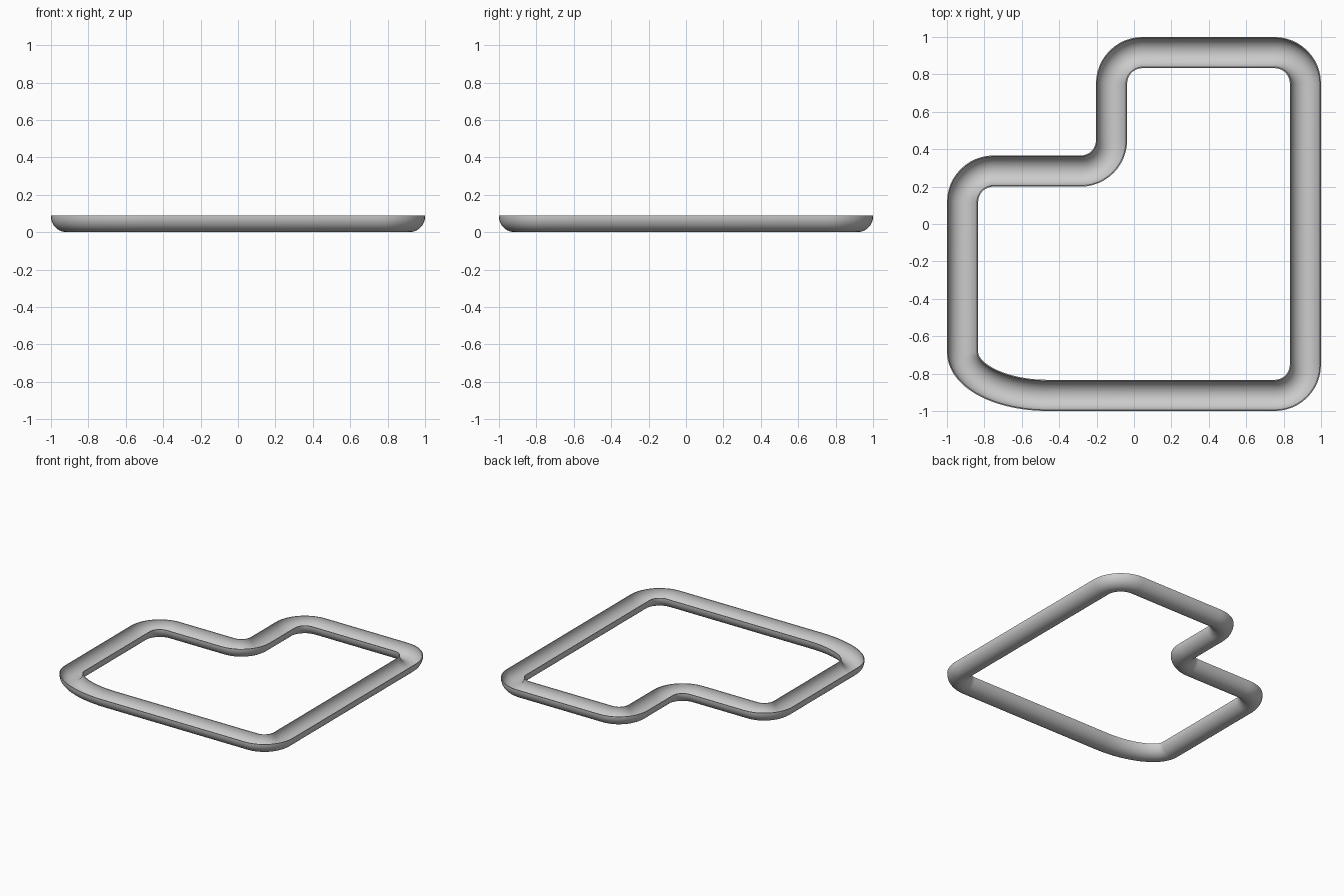
import bpy, bmesh
from math import sin, cos, pi
from mathutils import Vector

if "Cube" in bpy.data.objects:
    bpy.data.objects.remove(bpy.data.objects["Cube"])

R = 0.0835      # outer half width of the gutter
T = 0.006       # wall thickness
H = 0.088       # rim height
E = 1 - R       # centreline extent
C = 0.165       # usual corner radius
NX, NY = -0.12, 0.283   # notch centreline


# Elliptical corner: centre, semi-axes, start and end angle -> (point, unit normal)
def corner(cx, cy, a, b, t0, t1, n, side=1):
    out = []
    for i in range(n + 1):
        t = t0 + (t1 - t0) * i / n
        nor = Vector((cos(t) / a, sin(t) / b)).normalized() * side
        out.append((Vector((cx + a * cos(t), cy + b * sin(t))), nor))
    return out


# Centreline, counter-clockwise, with outward normals
q = pi / 2
path = corner(E - C, -E + C, C, C, -q, 0, 12)
path += corner(E - C, E - C, C, C, 0, q, 12)
path += corner(NX + C, E - C, C, C, q, pi, 12)
path += corner(NX - C, NY + C, C, C, 0, -q, 12, -1)
path += corner(-E + C, NY - C, C, C, q, pi, 12)
path += corner(-0.46, -0.685, E - 0.46, E - 0.685, pi, 3 * q, 20)

# U-shaped profile: outer skin, then inner skin back
N = 20
arc = [pi + pi * i / N for i in range(N + 1)]
profile = [(-R, H)] + [(R * cos(t), R + R * sin(t)) for t in arc] + [(R, H)]
r = R - T
profile += [(r, H)] + [(r * cos(t), R + r * sin(t)) for t in reversed(arc)] + [(-r, H)]

# Sweep the profile round the closed path
bm = bmesh.new()
rings = [[bm.verts.new((p.x + n.x * u, p.y + n.y * u, z)) for u, z in profile]
         for p, n in path]
m = len(profile)
for i, ring in enumerate(rings):
    nxt = rings[(i + 1) % len(rings)]
    for j in range(m):
        k = (j + 1) % m
        bm.faces.new((ring[j], nxt[j], nxt[k], ring[k]))
bmesh.ops.recalc_face_normals(bm, faces=bm.faces)
mesh = bpy.data.meshes.new("gutter_loop")
bm.to_mesh(mesh)
bm.free()
gutter = bpy.data.objects.new("gutter_loop", mesh)
bpy.context.collection.objects.link(gutter)
bpy.context.view_layer.objects.active = gutter
gutter.select_set(True)
bpy.ops.object.shade_smooth_by_angle(angle=pi / 6)
